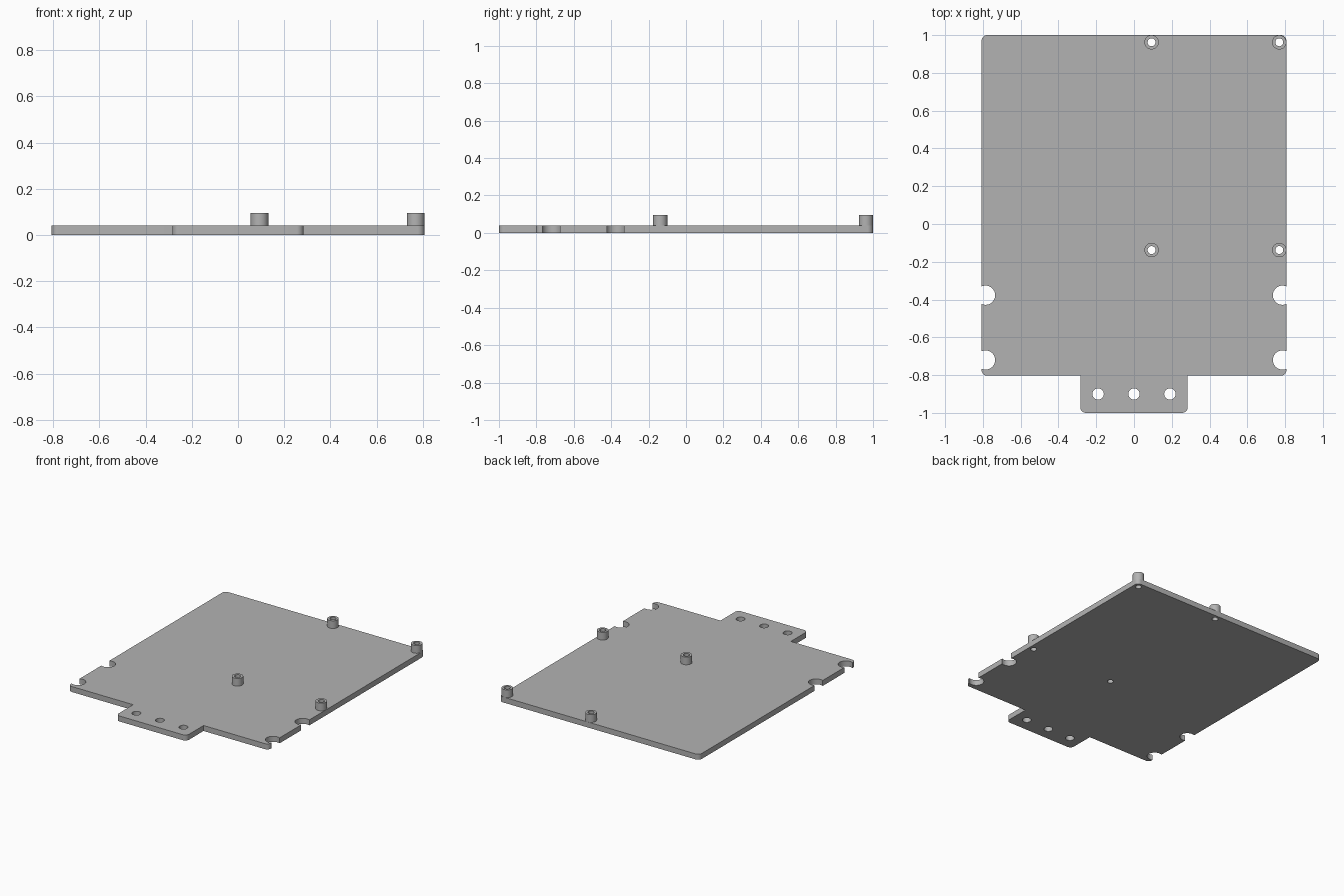
import bpy
import bmesh
from math import cos, sin, pi, sqrt, atan2

cube = bpy.data.objects.get("Cube")
if cube:
    bpy.data.objects.remove(cube, do_unlink=True)

THICK, POST_TOP = 0.04, 0.096
HALF_W, BACK, FRONT = 0.807, 1.0, -0.803
TAB_W, TAB_END, CORNER = 0.284, -1.0, 0.03
NOTCH_X, NOTCH_R = 0.786, 0.051

grey = bpy.data.materials.new("plate grey")
grey.use_nodes = True
grey.diffuse_color = (0.45, 0.45, 0.45, 1)
grey.node_tree.nodes["Principled BSDF"].inputs["Base Color"].default_value = (0.45, 0.45, 0.45, 1)


def arc(cx, cy, r, start, end, steps):
    return [(cx + r * cos(start + (end - start) * i / steps),
             cy + r * sin(start + (end - start) * i / steps)) for i in range(steps + 1)]


def circle(cx, cy, r, steps=32):
    return arc(cx, cy, r, 0, 2 * pi, steps)[:-1]


def extruded(name, loops, z0, z1):
    """Solid from an outer loop and hole loops, filled and extruded."""
    curve = bpy.data.curves.new(name + "_profile", "CURVE")
    curve.dimensions = "2D"
    curve.fill_mode = "BOTH"
    curve.extrude = (z1 - z0) / 2
    for loop in loops:
        spline = curve.splines.new("POLY")
        spline.points.add(len(loop) - 1)
        for point, (x, y) in zip(spline.points, loop):
            point.co = (x, y, 0, 1)
        spline.use_cyclic_u = True
    helper = bpy.data.objects.new(name + "_helper", curve)
    bpy.context.collection.objects.link(helper)
    depsgraph = bpy.context.evaluated_depsgraph_get()
    mesh = bpy.data.meshes.new_from_object(helper.evaluated_get(depsgraph))
    bpy.data.objects.remove(helper, do_unlink=True)
    bpy.data.curves.remove(curve)

    bm = bmesh.new()
    bm.from_mesh(mesh)
    bmesh.ops.remove_doubles(bm, verts=bm.verts, dist=0.0001)
    bmesh.ops.recalc_face_normals(bm, faces=bm.faces)
    bmesh.ops.translate(bm, verts=bm.verts, vec=(0, 0, (z0 + z1) / 2))
    bm.to_mesh(mesh)
    bm.free()
    mesh.name = name
    mesh.materials.clear()
    mesh.materials.append(grey)
    obj = bpy.data.objects.new(name, mesh)
    bpy.context.collection.objects.link(obj)
    bpy.ops.object.select_all(action="DESELECT")
    obj.select_set(True)
    bpy.context.view_layer.objects.active = obj
    bpy.ops.object.shade_smooth_by_angle(angle=pi / 6)


# Right half of the plate outline, from the tab end round to the back edge
def notch(y):
    dx = HALF_W - NOTCH_X
    opening = atan2(sqrt(NOTCH_R ** 2 - dx ** 2), dx)
    return arc(NOTCH_X, y, NOTCH_R, 2 * pi - opening, opening, 20)


c = CORNER
half = arc(TAB_W - c, TAB_END + c, c, -pi / 2, 0, 8)
half += [(TAB_W, FRONT)]
half += arc(HALF_W - c, FRONT + c, c, -pi / 2, 0, 8)
half += notch(-0.72) + notch(-0.377)
half += arc(HALF_W - c, BACK - c, c, 0, pi / 2, 8)
outline = half + [(-x, y) for x, y in reversed(half)]

# Plate with tab holes and bores under the posts
posts = [(x, y) for x in (0.093, 0.769) for y in (-0.138, 0.962)]
holes = [circle(x, -0.9, 0.03) for x in (-0.19, 0, 0.19)]
holes += [circle(x, y, 0.021) for x, y in posts]
extruded("base_plate", [outline] + holes, 0, THICK)

# Hollow standoff posts
for i, (x, y) in enumerate(posts):
    extruded(f"standoff_post_{i + 1}", [circle(x, y, 0.038), circle(x, y, 0.021)], THICK, POST_TOP)
